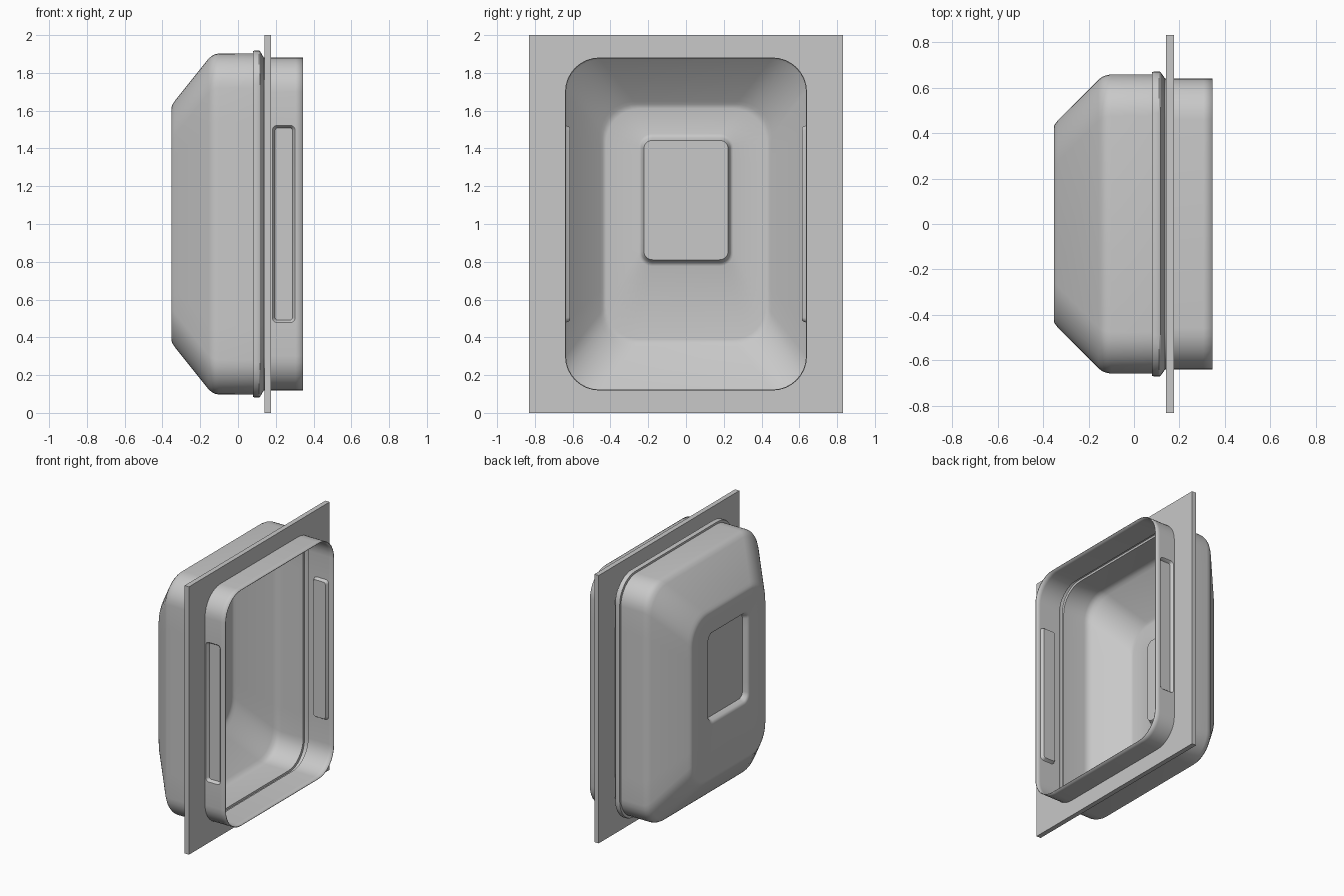
import bpy, bmesh, math
from mathutils import Vector

cube = bpy.data.objects.get("Cube")
if cube:
    bpy.data.objects.remove(cube)

grey = bpy.data.materials.new("light grey")
grey.use_nodes = True
colour = (0.58, 0.58, 0.58, 1)
grey.diffuse_color = colour
grey.node_tree.nodes["Principled BSDF"].inputs["Base Color"].default_value = colour

RADIUS = 0.18


def rounded(hu, hv, r, split=False, n=8):
    """Rounded rectangle outline; split adds two points on each long side."""
    pts = []
    for k, (su, sv) in enumerate([(1, 1), (-1, 1), (-1, -1), (1, -1)]):
        for i in range(n + 1):
            a = math.pi / 2 * (k + i / n)
            pts.append((su * (hu - r) + r * math.cos(a), sv * (hv - r) + r * math.sin(a)))
        if split and k % 2:
            pts += [(su * hu, f * sv * (hv - r)) for f in (0.75, -0.75)]
    return pts


def loft(bm, rings, closed=False, cap=False):
    """Skin successive outlines with quads."""
    loops = [[bm.verts.new(p) for p in ring] for ring in rings]
    pairs = list(zip(loops, loops[1:]))
    if closed:
        pairs.append((loops[-1], loops[0]))
    for a, b in pairs:
        for i in range(len(a)):
            j = (i + 1) % len(a)
            bm.faces.new((a[i], a[j], b[j], b[i]))
    if cap:
        bm.faces.new(loops[-1])


def across(x, hy, hz, r, zc=1.0):
    """Outline lying across the x axis."""
    return [Vector((x, u, zc + v)) for u, v in rounded(hy, hz, r, True)]


def finish(bm, name):
    bmesh.ops.remove_doubles(bm, verts=bm.verts, dist=0.0001)
    bmesh.ops.recalc_face_normals(bm, faces=bm.faces)
    mesh = bpy.data.meshes.new(name)
    bm.to_mesh(mesh)
    bm.free()
    mesh.materials.append(grey)
    obj = bpy.data.objects.new(name, mesh)
    bpy.context.collection.objects.link(obj)
    bpy.ops.object.select_all(action="DESELECT")
    obj.select_set(True)
    bpy.context.view_layer.objects.active = obj
    bpy.ops.object.shade_smooth_by_angle(angle=math.radians(30))
    return obj


# Basin: collar, bead, straight wall, rounded shoulder and sloped back
# Each step is (x, taper): taper 0 is the wall, 1 is the back panel edge
COLLAR = 0.075
steps = [(0.345, COLLAR), (0.305, COLLAR), (0.18, COLLAR), (0.135, COLLAR),
         (0.115, -0.05), (0.11, -0.06), (0.09, -0.06), (0.082, -0.05), (0.08, 0),
         (-0.1, 0), (-0.118, 0.01), (-0.137, 0.04), (-0.155, 0.1),
         (-0.332, 0.89), (-0.342, 0.945), (-0.348, 0.985), (-0.35, 1.03)]
rings = [across(x, 0.655 - 0.225 * t, 0.9 - 0.28 * t, RADIUS) for x, t in steps]

# Rectangular recess pressed into the back panel
for x, hy, hz, r in [(-0.35, 0.25, 0.35, 0.07), (-0.347, 0.24, 0.34, 0.06),
                     (-0.34, 0.233, 0.33, 0.055), (-0.31, 0.222, 0.315, 0.045)]:
    rings.append(across(x, hy, hz, r, 1.127))

bm = bmesh.new()
loft(bm, rings, cap=True)

# Grip pockets replace one flat panel on each side of the collar
panels = [f for f in bm.faces
          if abs(f.calc_center_median().z - 1) < 0.1
          and 0.2 < f.calc_center_median().x < 0.3]
side_y = 0.655 - 0.225 * COLLAR
side_z = 0.75 * (0.9 - 0.28 * COLLAR - RADIUS)
bmesh.ops.delete(bm, geom=panels, context="FACES")
for s in (-1, 1):
    pocket = []
    for inset, r, depth in [(0, 0, 0), (0.002, 0.025, 0), (0.006, 0.022, 0.004),
                            (0.01, 0.02, 0.014), (0.015, 0.015, 0.022)]:
        outline = rounded(0.0625 - inset, side_z - inset, r, n=5)
        pocket.append([(0.2425 + u, s * (side_y - depth), 1 + v) for u, v in outline])
    loft(bm, pocket, cap=True)

basin = finish(bm, "basin_shell")
wall = basin.modifiers.new("sheet thickness", "SOLIDIFY")
wall.thickness = 0.005
wall.offset = 0

# Flat rectangular mounting plate with a rounded opening
bm = bmesh.new()
opening = (side_y, 0.9 - 0.28 * COLLAR, RADIUS)
outer = (0.83, 1.0, 0)
loft(bm, [across(0.14, *outer), across(0.176, *outer),
          across(0.176, *opening), across(0.14, *opening)], closed=True)
finish(bm, "mounting_plate")
